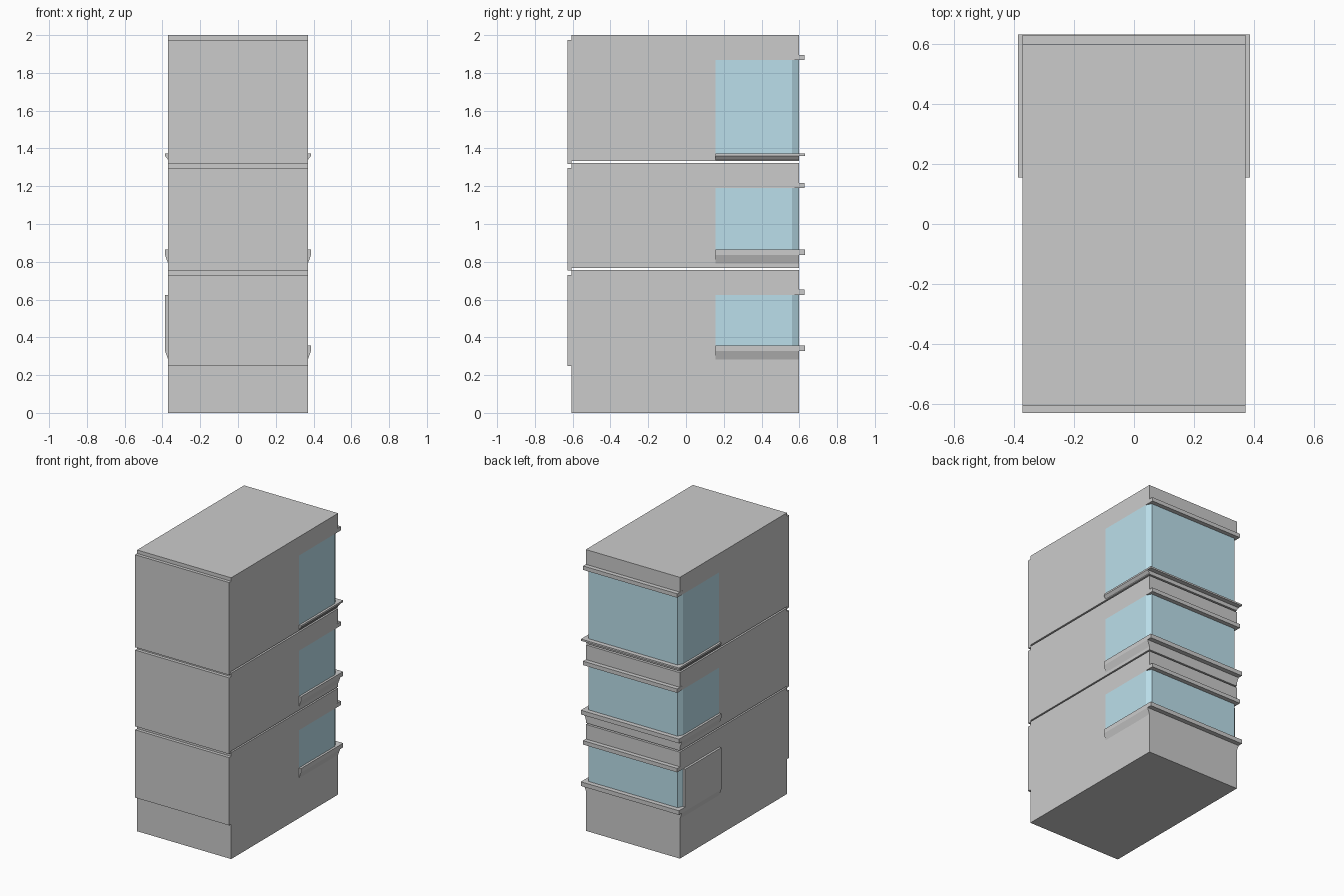
import bpy

if "Cube" in bpy.data.objects:
    bpy.data.objects.remove(bpy.data.objects["Cube"])

W, FRONT, BACK = 0.37, -0.605, 0.597     # body half width, front and back walls
LIP, OUT, WIN = 0.386, 0.63, 0.155       # sill overhang, depth limit, window start

glass_mat = bpy.data.materials.new("pale_blue_glass")
glass_mat.diffuse_color = (0.5, 0.74, 0.83, 1)
glass_mat.use_nodes = True
glass_mat.node_tree.nodes["Principled BSDF"].inputs["Base Color"].default_value = glass_mat.diffuse_color


def mesh(name, verts, faces, mat=None):
    me = bpy.data.meshes.new(name)
    me.from_pydata(verts, [], faces)
    ob = bpy.data.objects.new(name, me)
    bpy.context.collection.objects.link(ob)
    if mat:
        me.materials.append(mat)
    return ob


def sweep(name, a, b, caps=True, closed=True, mat=None):
    """Join two matching outlines into a solid or an open strip."""
    n = len(a)
    faces = [(i, (i + 1) % n, (i + 1) % n + n, i + n) for i in range(n if closed else n - 1)]
    if caps:
        faces += [tuple(range(n))[::-1], tuple(range(n, 2 * n))]
    return mesh(name, list(a) + list(b), faces, mat)


def box(name, x0, x1, y0, y1, z0, z1):
    pts = [(x0, y0), (x1, y0), (x1, y1), (x0, y1)]
    return sweep(name, [(x, y, z0) for x, y in pts], [(x, y, z1) for x, y in pts])


def side_trim(name, s, y1, base, knee, top):
    """Trim on a side wall with a sloped underside."""
    prof = [(W, base), (LIP, knee), (LIP, top), (W, top)]
    ends = [[(s * x, y, z) for x, z in prof] for y in (WIN, y1)]
    return sweep(name, *(ends if s < 0 else ends[::-1]))


# bottom, top, sill slope base, slope knee, sill top, window head, front panel bottom, panel top
floors = [
    (0.0, 0.757, 0.283, 0.327, 0.357, 0.625, 0.248, 0.73),
    (0.767, 1.322, 0.79, 0.836, 0.866, 1.19, 0.755, 1.297),
    (1.333, 2.0, 1.34, 1.36, 1.372, 1.867, 1.317, 1.975),
]
for i, (z0, z1, base, knee, sill, head, p0, p1) in enumerate(floors, 1):
    # storey block with a notch for the wraparound window
    prof = [(FRONT, z0), (BACK, z0), (BACK, sill), (WIN, sill),
            (WIN, head), (BACK, head), (BACK, z1), (FRONT, z1)]
    sweep(f"storey_{i}", [(W, y, z) for y, z in prof], [(-W, y, z) for y, z in prof])
    # glass with chamfered corners
    plan = [(W, WIN), (W, BACK - 0.037), (W - 0.02, BACK),
            (0.02 - W, BACK), (-W, BACK - 0.037), (-W, WIN)]
    sweep(f"window_{i}", [(x, y, sill) for x, y in plan], [(x, y, head) for x, y in plan],
          caps=False, closed=False, mat=glass_mat)
    # front panel, back header and back sill
    box(f"front_panel_{i}", -W, W, -OUT + 0.002, FRONT, p0, p1)
    box(f"window_header_{i}", -W - 0.0005, W + 0.0005, BACK - 0.03, OUT - 0.002, head, head + 0.028)
    box(f"back_sill_{i}", -LIP, LIP, BACK, OUT, knee, sill)
    # side sills; the lowest left window is covered by a shutter
    side_trim(f"right_sill_{i}", 1, BACK, base, knee, sill)
    side_trim(f"left_sill_{i}", -1, BACK, base, knee, sill)
    if i == 1:
        side_trim("left_shutter", -1, BACK - 0.037, base, knee, head)
